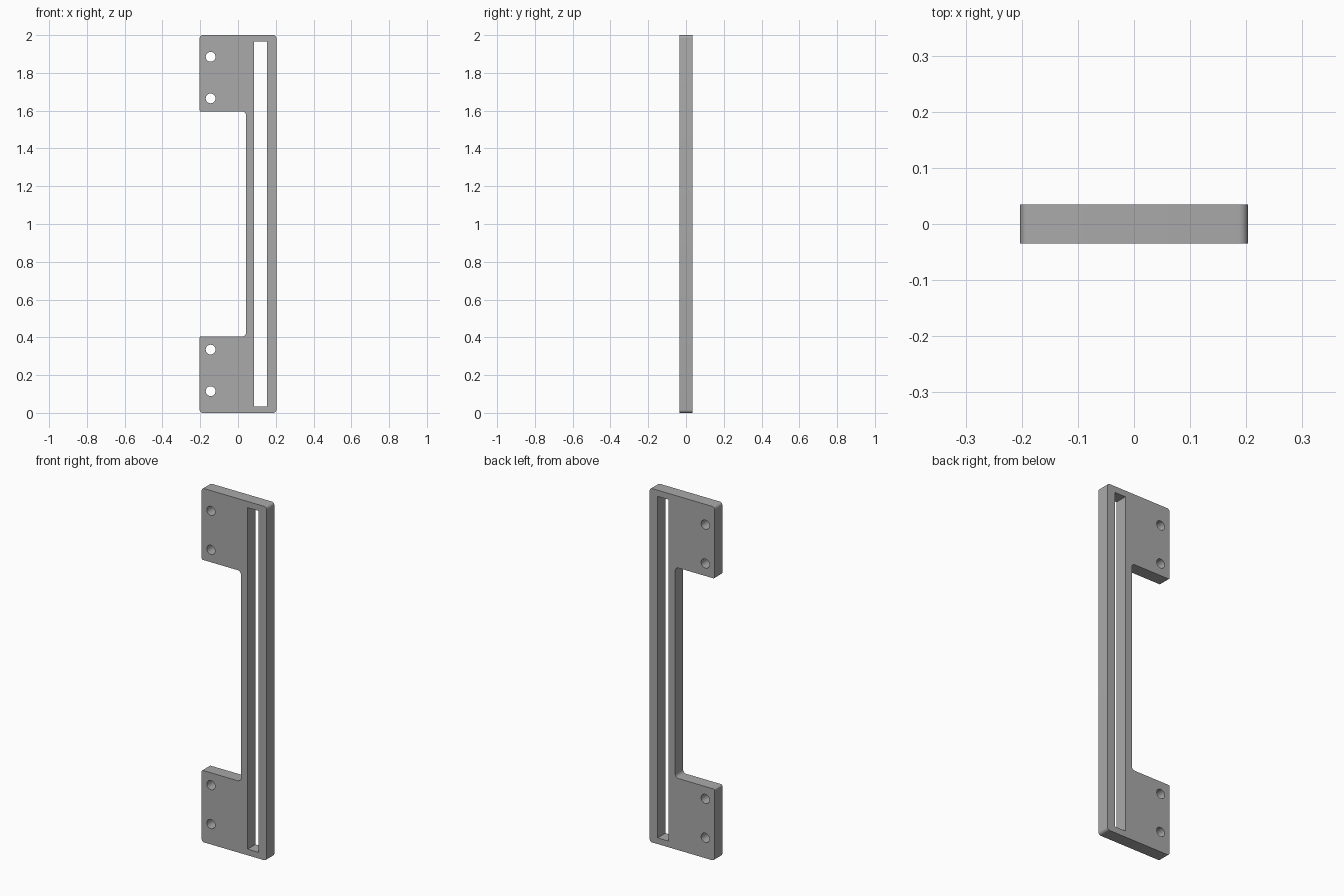
import bpy
from math import sin, cos, pi, radians
from mathutils import Vector

cube = bpy.data.objects.get("Cube")
if cube:
    bpy.data.objects.remove(cube, do_unlink=True)

HALF_WIDTH, HEIGHT, HALF_DEPTH = 0.203, 2.0, 0.035
TAB_HEIGHT, RAIL_X = 0.405, 0.043
OUTER_R, INNER_R = 0.016, 0.02


def rounded(corners, steps=6):
    """Replace each (x, z, radius) corner with an arc."""
    points = []
    for i, (x, z, r) in enumerate(corners):
        here = Vector((x, z))
        if r == 0:
            points.append(here)
            continue
        before = (Vector(corners[i - 1][:2]) - here).normalized()
        after = (Vector(corners[(i + 1) % len(corners)][:2]) - here).normalized()
        centre = here + (before + after) * r
        for s in range(steps + 1):
            a = s / steps * pi / 2
            points.append(centre - after * r * cos(a) - before * r * sin(a))
    return points


def circle(x, z, r, sides=24):
    return [Vector((x + r * cos(2 * pi * i / sides), z + r * sin(2 * pi * i / sides)))
            for i in range(sides)]


# Bracket outline: a long rail with a mounting tab at each end
outline = rounded([
    (-HALF_WIDTH, 0, OUTER_R),
    (HALF_WIDTH, 0, OUTER_R),
    (HALF_WIDTH, HEIGHT, OUTER_R),
    (-HALF_WIDTH, HEIGHT, OUTER_R),
    (-HALF_WIDTH, HEIGHT - TAB_HEIGHT, OUTER_R / 2),
    (RAIL_X, HEIGHT - TAB_HEIGHT, INNER_R),
    (RAIL_X, TAB_HEIGHT, INNER_R),
    (-HALF_WIDTH, TAB_HEIGHT, OUTER_R / 2),
])

# Long slot in the rail and two screw holes in each tab
slot = [Vector(p) for p in ((0.085, 0.035), (0.153, 0.035),
                            (0.153, HEIGHT - 0.035), (0.085, HEIGHT - 0.035))]
holes = [circle(-0.145, z, 0.026)
         for h in (0.115, 0.335) for z in (h, HEIGHT - h)]

# Filled flat curve, extruded to the plate thickness
curve = bpy.data.curves.new("bracket_profile", "CURVE")
curve.dimensions = "2D"
curve.fill_mode = "BOTH"
curve.extrude = HALF_DEPTH
for loop in [outline, slot] + holes:
    spline = curve.splines.new("POLY")
    spline.points.add(len(loop) - 1)
    for point, co in zip(spline.points, loop):
        point.co = (co.x, co.y, 0, 1)
    spline.use_cyclic_u = True

bracket = bpy.data.objects.new("slotted_bracket", curve)
bpy.context.collection.objects.link(bracket)
bracket.rotation_euler.x = radians(90)

# Turn into a mesh with crisp rims and smooth arcs
bpy.ops.object.select_all(action="DESELECT")
bracket.select_set(True)
bpy.context.view_layer.objects.active = bracket
bpy.ops.object.convert(target="MESH")
bpy.ops.object.transform_apply(location=False, rotation=True, scale=False)
bpy.ops.object.mode_set(mode="EDIT")
bpy.ops.mesh.select_all(action="SELECT")
bpy.ops.mesh.remove_doubles(threshold=0.0001)
bpy.ops.mesh.normals_make_consistent(inside=False)
bpy.ops.object.mode_set(mode="OBJECT")
bpy.ops.object.shade_smooth_by_angle(angle=radians(30))

# Plain grey material
grey = bpy.data.materials.new("plain_grey")
grey.use_nodes = True
colour = (0.4, 0.4, 0.4, 1)
grey.diffuse_color = colour
grey.node_tree.nodes["Principled BSDF"].inputs["Base Color"].default_value = colour
bracket.data.materials.clear()
bracket.data.materials.append(grey)
